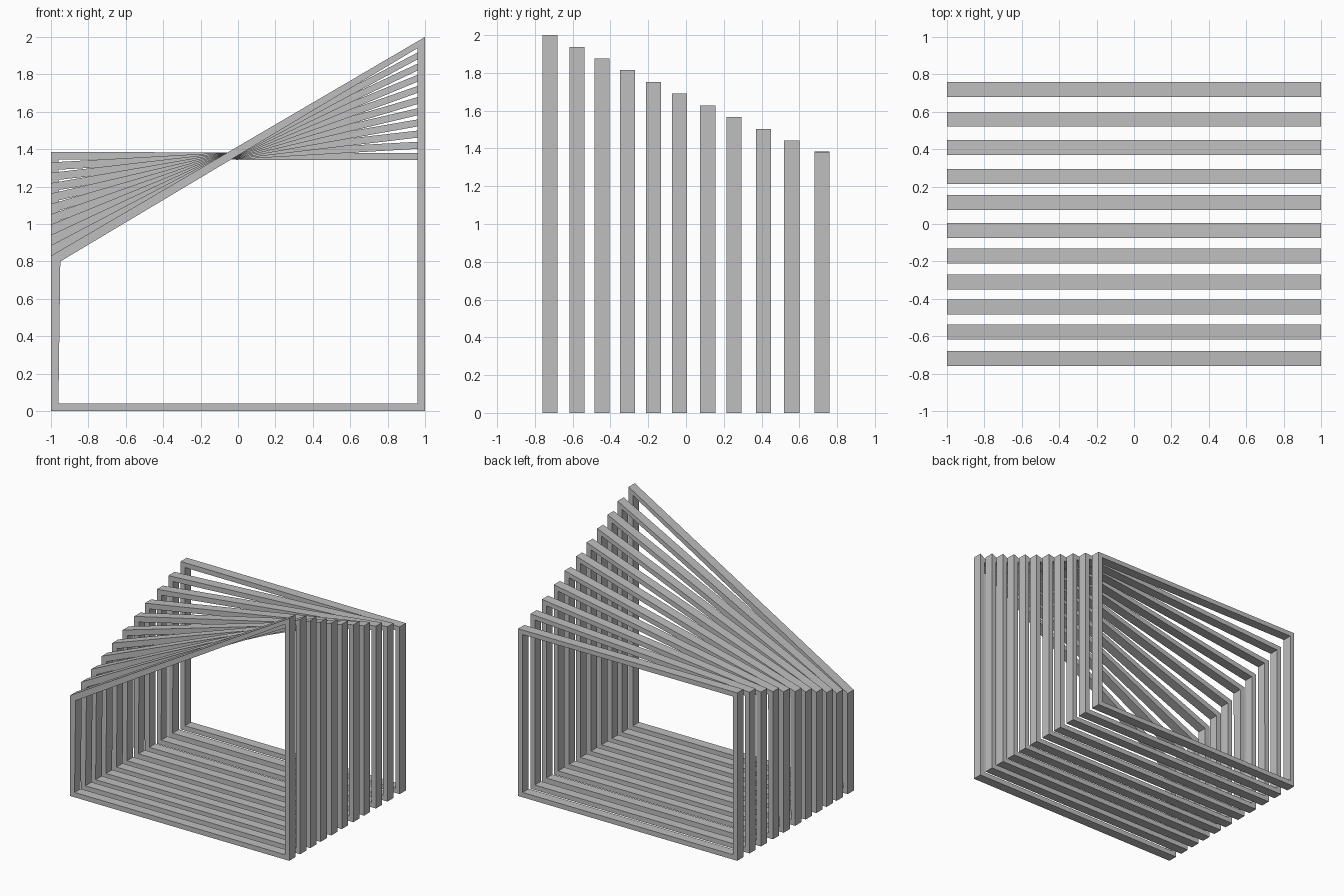
import bpy
import bmesh

cube = bpy.data.objects.get("Cube")
if cube:
    bpy.data.objects.remove(cube, do_unlink=True)

# Single neutral material
GREY = (0.52, 0.52, 0.52, 1.0)
mat = bpy.data.materials.new("plain grey")
mat.use_nodes = True
mat.diffuse_color = GREY
mat.node_tree.nodes["Principled BSDF"].inputs["Base Color"].default_value = GREY

DEPTH = 0.08      # frame depth along y
BAR = 0.04        # bar thickness
CENTRES = [-0.72, -0.577, -0.445, -0.31, -0.172, -0.035, 0.115, 0.255, 0.41, 0.56, 0.72]


def lerp(a, b, t):
    return a + (b - a) * t


def make_frame(name, y, outer, inner):
    """Closed four-sided frame: an outer and inner outline joined and given depth."""
    bm = bmesh.new()
    rings = [[bm.verts.new((x, y + s * DEPTH / 2, z)) for x, z in outline]
             for s in (-1, 1) for outline in (outer, inner)]
    front_out, front_in, back_out, back_in = rings
    for a, b in ((front_out, front_in), (front_in, back_in),
                 (back_in, back_out), (back_out, front_out)):
        for i in range(4):
            j = (i + 1) % 4
            bm.faces.new((a[i], a[j], b[j], b[i]))
    bmesh.ops.recalc_face_normals(bm, faces=bm.faces)
    mesh = bpy.data.meshes.new(name)
    bm.to_mesh(mesh)
    bm.free()
    mesh.materials.append(mat)
    obj = bpy.data.objects.new(name, mesh)
    bpy.context.collection.objects.link(obj)


# Row of frames whose sloping top bar gradually levels out towards the back
for n, y in enumerate(CENTRES):
    t = n / (len(CENTRES) - 1)
    low, high = lerp(0.83, 1.385, t), lerp(2.0, 1.38, t)
    inner_x = lerp(-0.95, -0.96, t)
    outer = [(-1, 0), (1, 0), (1, high), (-1, low)]
    inner = [(BAR - 1, BAR), (1 - BAR, BAR),
             (1 - BAR, lerp(1.94, 1.342, t)), (inner_x, lerp(0.80, 1.345, t))]
    make_frame(f"frame_{n + 1}", y, outer, inner)
